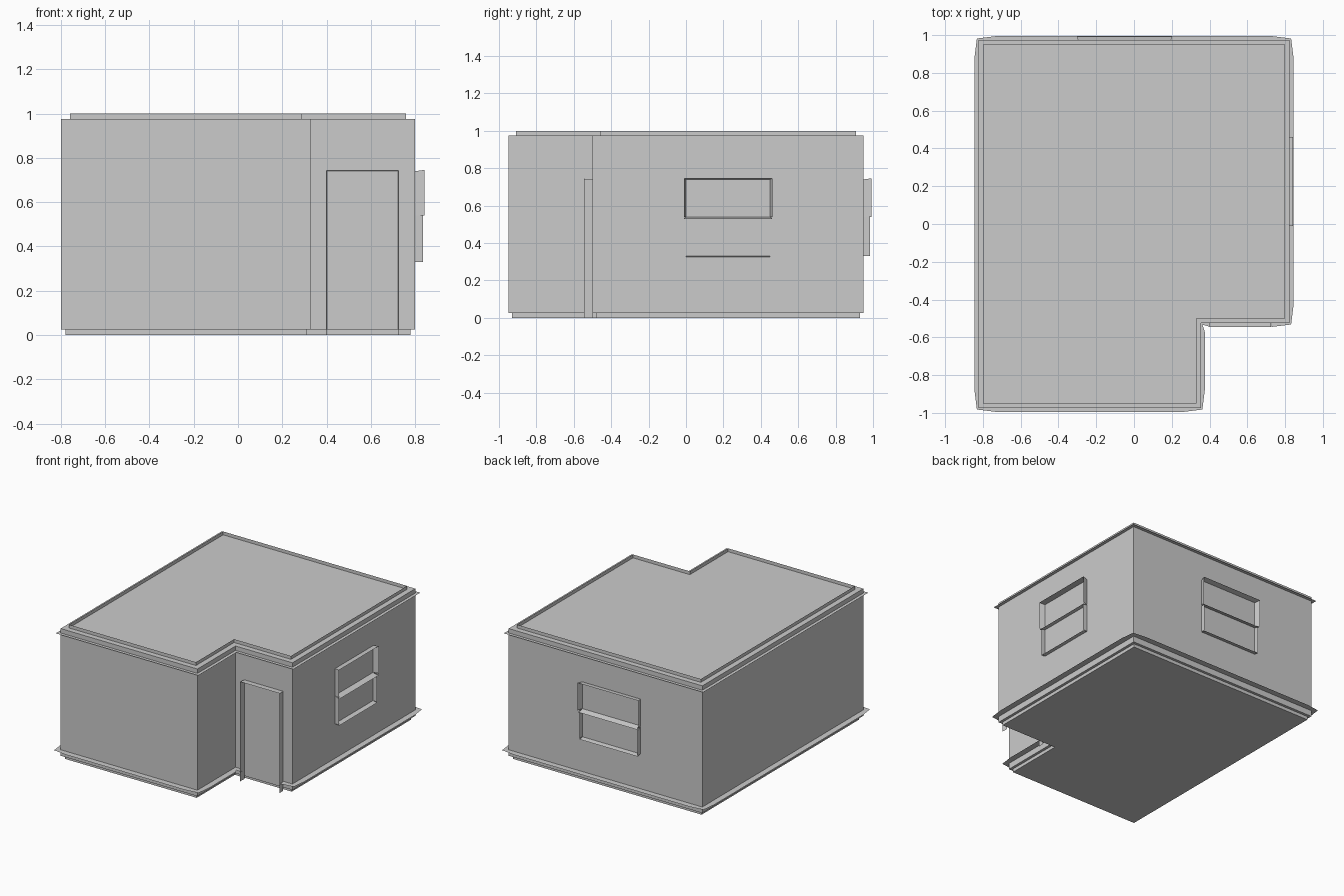
import bpy
from mathutils import Vector

if "Cube" in bpy.data.objects:
    bpy.data.objects.remove(bpy.data.objects["Cube"])

grey = bpy.data.materials.new("plaster_grey")
grey.diffuse_color = (0.6, 0.6, 0.6, 1)
grey.use_nodes = True
grey.node_tree.nodes["Principled BSDF"].inputs["Base Color"].default_value = grey.diffuse_color

# L-shaped wall outline, counter-clockwise
PLAN = [Vector(p) for p in [(-.8, -.95), (.33, -.95), (.33, -.5),
                            (.8, -.5), (.8, .95), (-.8, .95)]]
N = len(PLAN)


def normal(i):
    d = (PLAN[(i + 1) % N] - PLAN[i]).normalized()
    return Vector((d.y, -d.x))


def ring(offset, z):
    """Outline moved outward by offset, at height z."""
    return [(*(PLAN[i] + (normal(i) + normal(i - 1)) * offset), z) for i in range(N)]


def add(name, polys):
    """Object from a list of polygons, each a list of points."""
    verts, faces = [], []
    for poly in polys:
        faces.append(range(len(verts), len(verts) + len(poly)))
        verts += [tuple(p) for p in poly]
    mesh = bpy.data.meshes.new(name)
    mesh.from_pydata(verts, [], [list(f) for f in faces])
    mesh.materials.append(grey)
    obj = bpy.data.objects.new(name, mesh)
    bpy.context.collection.objects.link(obj)
    return obj


def band(a, b):
    """Quads joining two rings."""
    return [[a[i], a[(i + 1) % N], b[(i + 1) % N], b[i]] for i in range(N)]


# Walls, standing on a slightly inset plinth, with a flat roof
foot, neck = ring(-.02, 0), ring(-.02, .025)
sill, eave = ring(0, .025), ring(0, .975)
add("plinth", [foot[::-1]] + band(foot, neck))
add("walls", band(neck, sill) + band(sill, eave))
add("roof", [eave])

# Thin parapet and cornice ledge
add("parapet", band(ring(-.04, .975), ring(-.04, 1)))
add("cornice", band(ring(.024, .942), ring(0, .942)))

# Base ledge: wide along each side, pinched at corners, open at the door
ledge = []
corners = ring(.032, .07)
for i in range(N):
    a, b, n = PLAN[i], PLAN[(i + 1) % N], normal(i)
    d = (b - a).normalized() * .072
    p, q = a + d, b - d
    po, qo = p + n * .045, q + n * .045

    def up(v):
        return (v.x, v.y, .07)
    ledge.append([up(a), corners[i], up(po), up(p)])
    ledge.append([up(q), up(qo), corners[(i + 1) % N], up(b)])
    if i != 2:
        ledge.append([up(p), up(po), up(qo), up(q)])
add("base_ledge", ledge)


def frame(name, to_world, u0, u1, z0, z1, depth, flare=0, mid=None, bottom=True):
    """Thin boards standing out from a wall around an opening."""
    def strip(a, b, fa, fb, d):
        return [to_world(*a, 0), to_world(*b, 0),
                to_world(b[0] + fb[0], b[1] + fb[1], d),
                to_world(a[0] + fa[0], a[1] + fa[1], d)]
    f = flare
    low = z0 if mid is None else mid
    polys = [strip((u0, z1), (u1, z1), (-f, f / 2), (f, f / 2), depth),
             strip((u0, low), (u0, z1), (-f, 0), (-f, f / 2), depth),
             strip((u1, low), (u1, z1), (f, 0), (f, f / 2), depth)]
    if mid is not None:
        polys += [strip((u0, mid), (u1, mid), (-f, -f), (f, -f), depth),
                  strip((u0, z0), (u0, mid), (0, 0), (0, 0), depth - .008),
                  strip((u1, z0), (u1, mid), (0, 0), (0, 0), depth - .008)]
    if bottom:
        polys.append(strip((u0, z0), (u1, z0), (0, -f / 2), (0, -f / 2), depth - .008))
    add(name, polys)


# Windows on the right and back walls, door in the recess
frame("side_window", lambda u, z, d: (.8 + d, u, z), 0, .45, .33, .74, .043, .012, .54)
frame("back_window", lambda u, z, d: (u, .95 + d, z), -.29, .19, .33, .74, .043, .012, .54)
frame("door_frame", lambda u, z, d: (u, -.5 - d, z), .402, .723, 0, .742, .045, .003, None, False)
